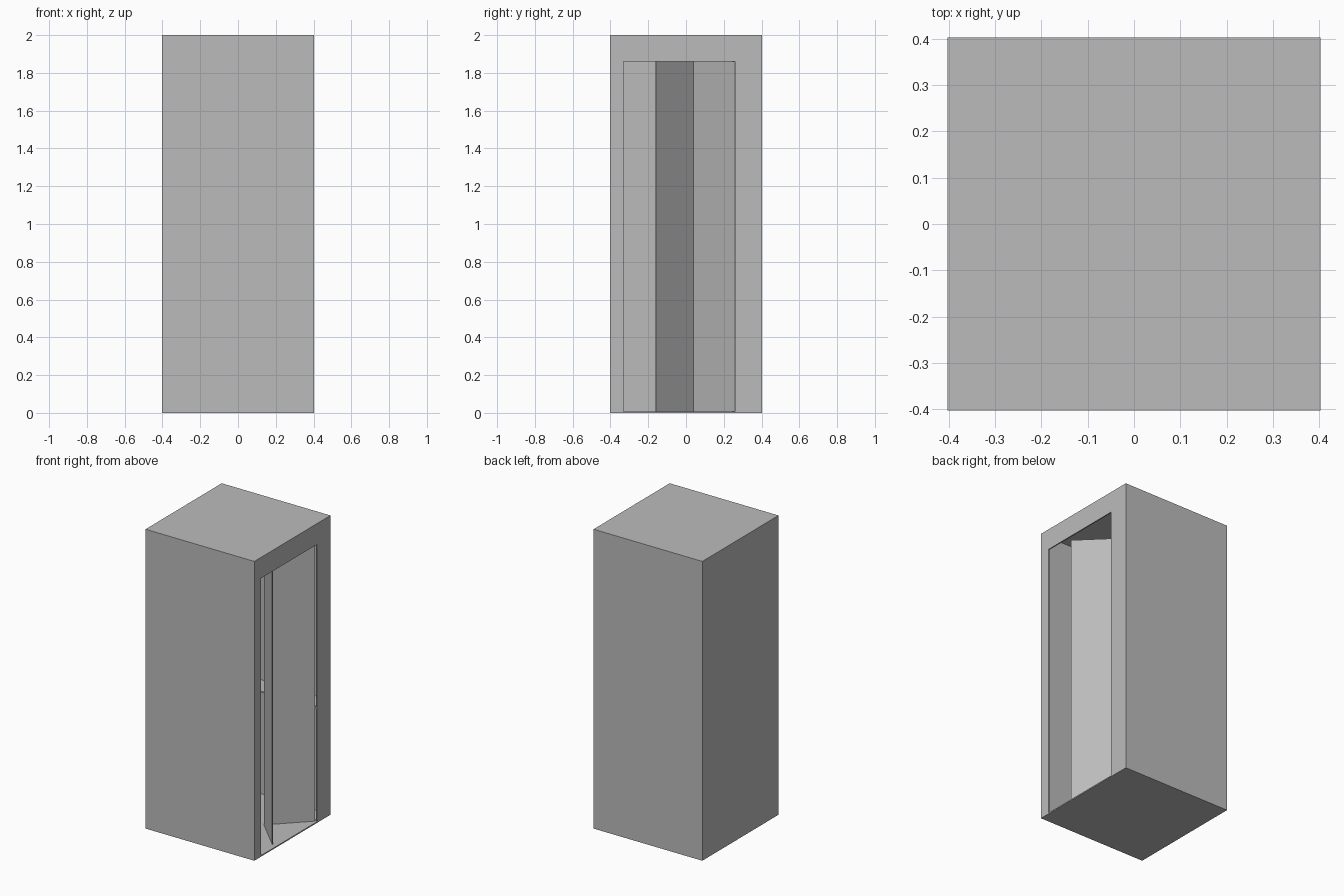
import bpy, math
from mathutils import Vector

cube = bpy.data.objects.get("Cube")
if cube:
    bpy.data.objects.remove(cube, do_unlink=True)

# Single painted finish
grey = bpy.data.materials.new("plain grey")
grey.use_nodes = True
colour = (0.5, 0.5, 0.5, 1)
grey.diffuse_color = colour
grey.node_tree.nodes["Principled BSDF"].inputs["Base Color"].default_value = colour

HALF, TOP, T = 0.402, 2.0, 0.008      # half width, height, wall thickness
OPEN_Y0, OPEN_Y1, OPEN_Z = -0.33, 0.26, 1.86


def box(name, lo, hi):
    """Axis-aligned box between two corners."""
    lo, hi = Vector(lo), Vector(hi)
    bpy.ops.mesh.primitive_cube_add(size=1, location=(lo + hi) / 2)
    ob = bpy.context.object
    ob.name = name
    ob.scale = hi - lo
    bpy.ops.object.transform_apply(location=False, rotation=False, scale=True)
    ob.data.materials.append(grey)
    return ob


def door_panel(name, a, b, thick=0.004):
    """Thin upright panel between two floor points."""
    a, b = Vector(a), Vector(b)
    d = b - a
    ob = box(name, (-d.length / 2, -thick / 2, 0), (d.length / 2, thick / 2, OPEN_Z - T))
    mid = (a + b) / 2
    ob.location.x, ob.location.y = mid
    ob.location.z = (OPEN_Z + T) / 2
    ob.rotation_euler.z = math.atan2(d.y, d.x)


# Cabin: hollow shell with a doorway cut in the +x wall
cabin = box("cabin_shell", (-HALF, -HALF, 0), (HALF, HALF, TOP))
hollow = box("hollow_cutter", (T - HALF, T - HALF, T), (HALF - T, HALF - T, TOP - T))
doorway = box("doorway_cutter", (HALF - 0.1, OPEN_Y0, T), (HALF + 0.1, OPEN_Y1, OPEN_Z))
for cutter in (hollow, doorway):
    mod = cabin.modifiers.new(cutter.name, 'BOOLEAN')
    mod.operation = 'DIFFERENCE'
    mod.solver = 'EXACT'
    mod.object = cutter
    cutter.hide_render = True
    cutter.hide_viewport = True
    cutter.display_type = 'WIRE'

# Half-open folding door, hinged at the far jamb
hinge, fold, free_edge = (0.385, 0.26), (0.165, 0.04), (0.367, -0.16)
door_panel("door_hinged_panel", hinge, fold)
door_panel("door_folding_panel", fold, free_edge)

# Shelf along the inside of the rear wall
box("inner_shelf", (T - HALF, 0.26, 0.76), (HALF - T, HALF - T, 0.77))
